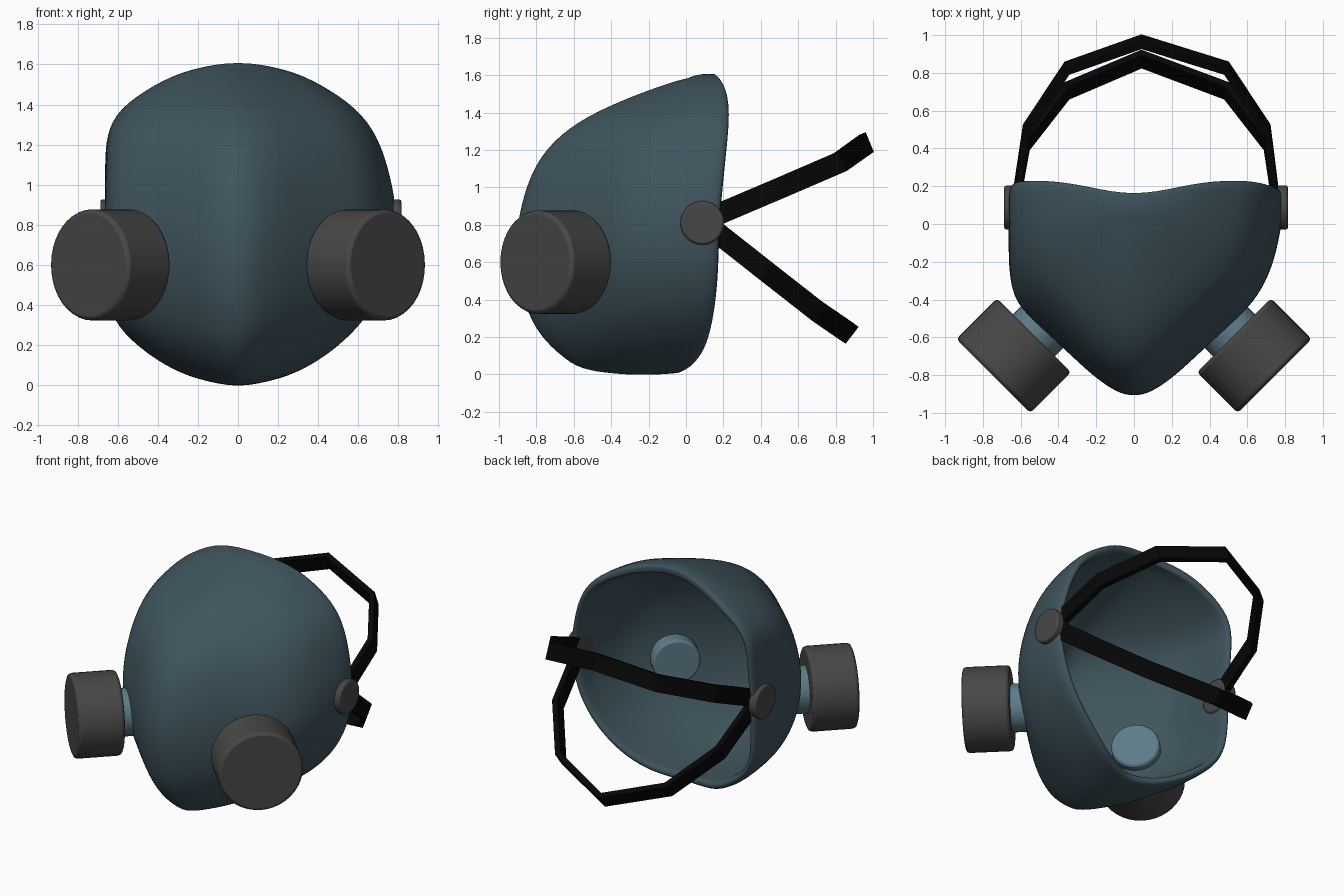
import bpy, bmesh, math
from mathutils import Vector

if "Cube" in bpy.data.objects:
    bpy.data.objects.remove(bpy.data.objects["Cube"])


def material(name, rgb):
    m = bpy.data.materials.new(name)
    m.diffuse_color = (*rgb, 1)
    m.use_nodes = True
    m.node_tree.nodes["Principled BSDF"].inputs["Base Color"].default_value = m.diffuse_color
    return m


TEAL = material("teal_rubber", (0.05, 0.09, 0.11))
LIGHT = material("light_teal", (0.11, 0.2, 0.25))
GREY = material("dark_grey", (0.063, 0.063, 0.063))
BLACK = material("black_webbing", (0.002, 0.002, 0.002))


def add_mesh(name, rows, mat, smooth):
    """Skin equal-length rows of points with quads."""
    bm = bmesh.new()
    grid = [[bm.verts.new(p) for p in row] for row in rows]
    for a, b in zip(grid, grid[1:]):
        for j in range(len(a) - 1):
            bm.faces.new((a[j], a[j + 1], b[j + 1], b[j])).smooth = smooth
    bmesh.ops.remove_doubles(bm, verts=bm.verts, dist=1e-4)
    me = bpy.data.meshes.new(name)
    bm.to_mesh(me)
    bm.free()
    me.materials.append(mat)
    ob = bpy.data.objects.new(name, me)
    bpy.context.collection.objects.link(ob)
    return ob


def cylinder(name, centre, axis, radius, depth, bevel, mat):
    bpy.ops.mesh.primitive_cylinder_add(vertices=40, radius=radius, depth=depth, location=centre)
    ob = bpy.context.object
    ob.name = name
    ob.rotation_euler = Vector(axis).to_track_quat('Z', 'Y').to_euler()
    ob.data.materials.append(mat)
    bpy.ops.object.shade_smooth_by_angle(angle=math.radians(35))
    b = ob.modifiers.new("bevel", 'BEVEL')
    b.width = bevel
    b.segments = 2
    b.limit_method = 'ANGLE'
    b.angle_limit = math.radians(40)
    return ob


# Mask shell: V-shaped plan sections stacked by height (z, half width, front y, rim y)
stations = [
    (-0.016, 0, -0.37, -0.04), (0.025, 0.21, -0.57, 0.035), (0.1, 0.37, -0.67, 0.095),
    (0.19, 0.50, -0.77, 0.13), (0.32, 0.635, -0.85, 0.155), (0.5, 0.745, -0.9, 0.175),
    (0.7, 0.795, -0.92, 0.18), (0.9, 0.795, -0.89, 0.19), (1.1, 0.75, -0.825, 0.21),
    (1.25, 0.695, -0.715, 0.225), (1.38, 0.6, -0.54, 0.235), (1.5, 0.42, -0.26, 0.23),
    (1.578, 0.25, -0.03, 0.2), (1.622, 0, 0.02, 0.15)]
half = [(0, 0), (0.11, 0.015), (0.27, 0.095), (0.46, 0.225), (0.64, 0.345), (0.8, 0.45),
        (0.91, 0.59), (0.965, 0.74), (1.0, 0.9), (0.99, 1.0)]
plan = [(-u, v) for u, v in half[:0:-1]] + half


def shell_point(u, v, z, w, yf, yb):
    # sections get rounder towards the crown and chin
    r = 0.6 * min(1, ((z - 0.8) / 0.8) ** 2)
    if v < 0.85:
        v = (1 - r) * v + r * (1 - math.sqrt(1 - u * u))
    # crown and chin seams are slightly arched
    if w == 0:
        z += 0.02 * (2 * v - 1) ** 2 if z < 0.5 else -0.04 * ((v - 0.7) / 0.7) ** 2
    # the left cheek is pressed flat
    x = u * w
    if x < -0.6:
        x = -0.6 - 0.065 * math.tanh((-x - 0.6) / 0.065)
    return x, yf + v * (yb - yf), z


rows = [[shell_point(u, v, *st) for u, v in plan] for st in stations]
shell = add_mesh("mask_shell", rows, TEAL, True)
s = shell.modifiers.new("thickness", 'SOLIDIFY')
s.thickness = 0.055
s.offset = -1
d = shell.modifiers.new("smooth", 'SUBSURF')
d.levels = d.render_levels = 2

# Filter canisters and the necks that pass through the shell
for side, label in ((-1, "left"), (1, "right")):
    axis = Vector((side, -1, 0)).normalized()
    centre = Vector((side * 0.637, -0.697, 0.6))
    cylinder(label + "_filter", centre, axis, 0.277, 0.305, 0.02, GREY)
    cylinder(label + "_filter_neck", centre - axis * 0.24, axis, 0.157, 0.24, 0.015, LIGHT)

# Strap buttons
cylinder("left_button", (-0.642, 0.087, 0.81), (-1, 0, 0), 0.117, 0.09, 0.012, GREY)
cylinder("right_button", (0.77, 0.087, 0.81), (1, 0, 0), 0.117, 0.09, 0.012, GREY)

# Head straps: flat ribbons through faceted loops, (y, z) from button to back
xs = [-0.63, -0.57, -0.355, 0.04, 0.49, 0.705, 0.755]
straps = {
    "upper_strap": ([(0.1, 0.825), (0.5, 0.995), (0.825, 1.135), (0.965, 1.235)], (0, -0.38, 0.925)),
    "lower_strap": ([(0.1, 0.81), (0.43, 0.55), (0.705, 0.335), (0.873, 0.22)], (0, 0.61, 0.79)),
}
for name, (yz, across) in straps.items():
    path = [Vector((x, *p)) for x, p in zip(xs, yz + yz[-2::-1])]
    w = Vector(across) * 0.057
    strap = add_mesh(name, [[p - w for p in path], [p + w for p in path]], BLACK, False)
    t = strap.modifiers.new("thickness", 'SOLIDIFY')
    t.thickness = 0.038
    t.offset = 0
